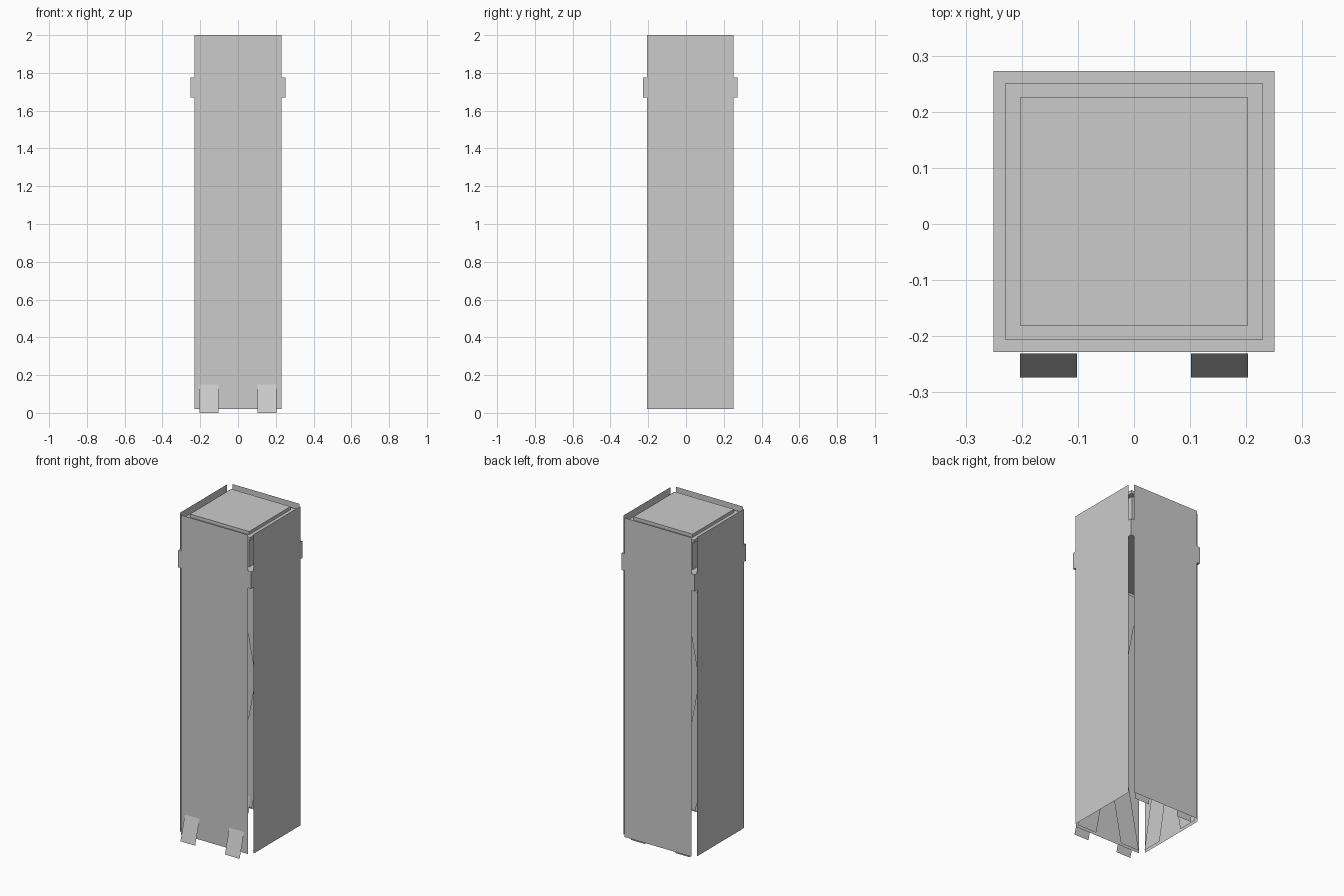
import bpy
from math import pi
from mathutils import Matrix, Vector

if "Cube" in bpy.data.objects:
    bpy.data.objects.remove(bpy.data.objects["Cube"])

CY = 0.022   # centre of the tower in y


def mesh_object(name, verts, faces):
    me = bpy.data.meshes.new(name)
    me.from_pydata(verts, [], faces)
    me.update()
    ob = bpy.data.objects.new(name, me)
    bpy.context.collection.objects.link(ob)
    return ob


def slab(name, half, z0, z1):
    bpy.ops.mesh.primitive_cube_add(size=1, location=(0, CY, (z0 + z1) / 2))
    ob = bpy.context.object
    ob.name = name
    ob.scale = (2 * half, 2 * half, z1 - z0)
    return ob


def wall_sheet(name, side, dist, quads):
    """Flat quads in (x, z) on the front wall, turned round to the given side."""
    turn = Matrix.Rotation(side * pi / 2, 4, 'Z')
    verts, faces = [], []
    for q in quads:
        faces.append([len(verts) + i for i in range(4)])
        verts += [turn @ Vector((x, -dist, z)) + Vector((0, CY, 0)) for x, z in q]
    return mesh_object(name, verts, faces)


# four thin wall panels with open corners, each with a crossed brace inside
for side, label in enumerate(("front", "right", "back", "left")):
    w = 0.229
    wall_sheet(label + "_panel", side, 0.252,
               [[(-w, 0.02), (w, 0.02), (w, 2.0), (-w, 2.0)]])
    a, b, lo, hi = 0.22, 0.09, 0.03, 1.65
    wall_sheet(label + "_cross_brace", side, 0.243,
               [[(-a, lo), (-b, lo), (a, hi), (b, hi)],
                [(b, lo), (a, lo), (-b, hi), (-a, hi)]])

# inner head: collar, column and lid
slab("collar", 0.2505, 1.67, 1.775)
slab("column", 0.203, 1.775, 1.995)
slab("lid", 0.229, 1.955, 1.975)

# tilted foot flaps, front and back
for label, y_top, y_low in (("front", -0.231, -0.274), ("back", 0.273, 0.25)):
    for s, hand in ((-1, "left"), (1, "right")):
        x0, x1 = sorted((s * 0.102, s * 0.203))
        mesh_object(f"{label}_{hand}_foot",
                    [(x0, y_low, 0), (x1, y_low, 0), (x1, y_top, 0.15), (x0, y_top, 0.15)],
                    [(0, 1, 2, 3)])
